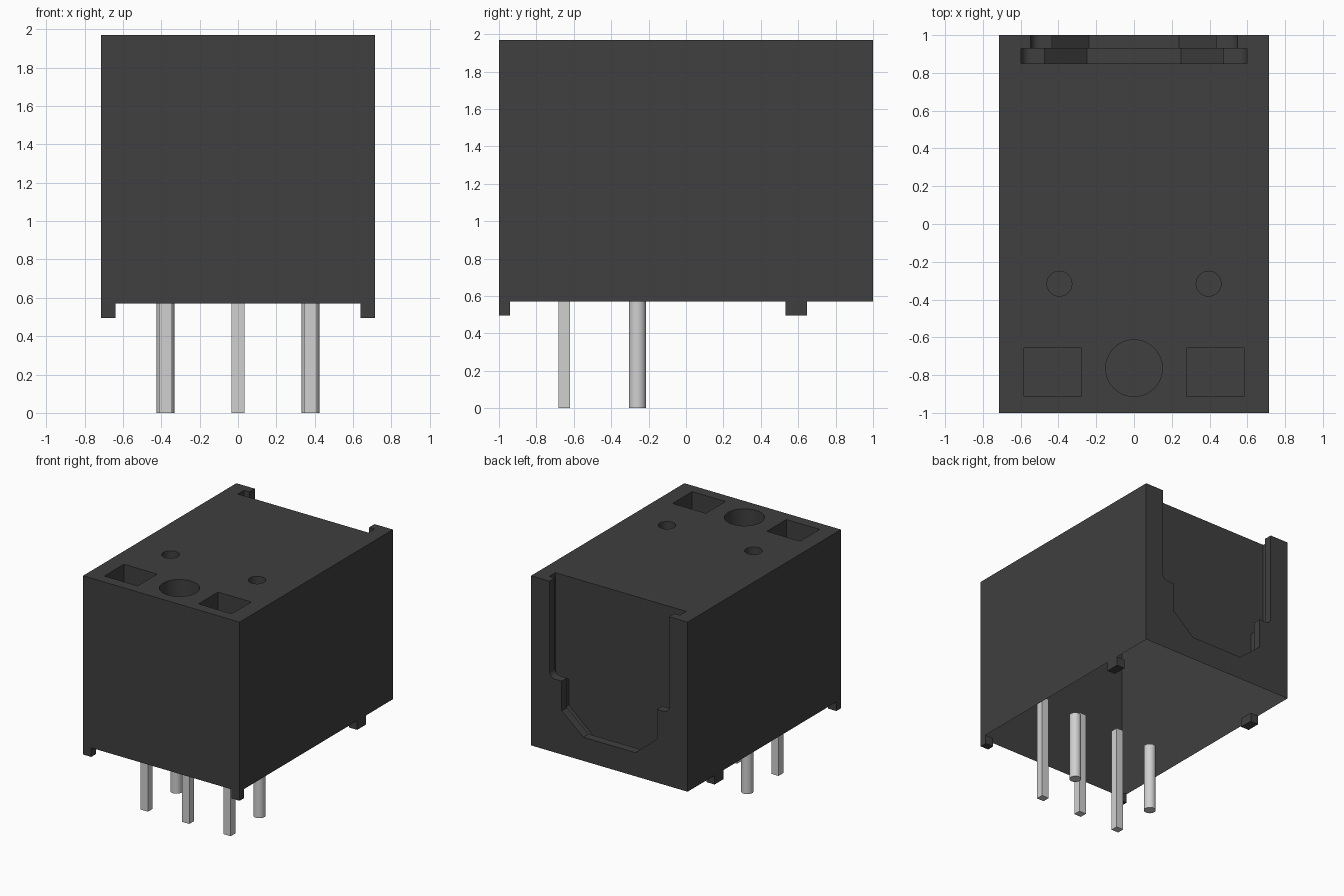
import bpy, bmesh, math

cube = bpy.data.objects.get("Cube")
if cube:
    bpy.data.objects.remove(cube, do_unlink=True)


def material(name, rgb, rough):
    m = bpy.data.materials.new(name)
    m.use_nodes = True
    m.diffuse_color = (*rgb, 1)
    bsdf = m.node_tree.nodes["Principled BSDF"]
    bsdf.inputs["Base Color"].default_value = (*rgb, 1)
    bsdf.inputs["Roughness"].default_value = rough
    return m


DARK = material("dark_plastic", (0.05, 0.05, 0.05), 0.6)
METAL = material("light_metal", (0.63, 0.63, 0.63), 0.5)


def prism(name, points, vec, mat):
    """Closed solid made by sweeping a flat outline along vec."""
    bm = bmesh.new()
    face = bm.faces.new([bm.verts.new(p) for p in points])
    new = bmesh.ops.extrude_face_region(bm, geom=[face], use_keep_orig=True)["geom"]
    bmesh.ops.translate(bm, vec=vec, verts=[g for g in new if isinstance(g, bmesh.types.BMVert)])
    bmesh.ops.recalc_face_normals(bm, faces=bm.faces)
    me = bpy.data.meshes.new(name)
    bm.to_mesh(me)
    bm.free()
    me.materials.append(mat)
    ob = bpy.data.objects.new(name, me)
    bpy.context.collection.objects.link(ob)
    return ob


def box(name, x0, x1, y0, y1, z0, z1, mat):
    return prism(name, [(x0, y0, z0), (x1, y0, z0), (x1, y1, z0), (x0, y1, z0)], (0, 0, z1 - z0), mat)


def cylinder(name, x, y, r, z0, z1, mat, n=40):
    ring = [(x + r * math.cos(2 * math.pi * i / n), y + r * math.sin(2 * math.pi * i / n), z0)
            for i in range(n)]
    return prism(name, ring, (0, 0, z1 - z0), mat)


def socket(name, y0, y1, w, step, base, z_shelf, z_slope, z_base, r=0.05):
    """Symmetric rear pocket: straight sides, rounded shelf, sloped lower corners."""
    half = [(w, 2.1)]
    for i in range(7):
        a = math.pi / 2 * i / 6
        half.append((w - r + r * math.cos(a), z_shelf + r - r * math.sin(a)))
    half += [(step, z_shelf), (step, z_slope), (base, z_base)]
    outline = half + [(-x, z) for x, z in reversed(half)]
    return prism(name, [(x, y0, z) for x, z in outline], (0, y1 - y0, 0), DARK)


def smooth(ob):
    bpy.ops.object.select_all(action='DESELECT')
    ob.select_set(True)
    bpy.context.view_layer.objects.active = ob
    bpy.ops.object.shade_smooth_by_angle(angle=math.radians(30))


# Housing block
BOTTOM, TOP, HOLE = 0.57, 1.97, 1.77
housing = box("housing", -0.715, 0.715, -1, 1, BOTTOM, TOP, DARK)

# Cutters: undercut rear socket and blind holes in the top
cutters = [
    socket("socket_slot_cutter", 0.85, 0.93, 0.597, 0.475, 0.25, 1.125, 0.91, 0.715),
    socket("socket_mouth_cutter", 0.89, 1.1, 0.547, 0.435, 0.238, 1.175, 0.93, 0.765),
    cylinder("centre_hole_cutter", 0, -0.763, 0.15, HOLE, 2.1, DARK, 48),
]
for s in (-1, 1):
    cutters.append(box("square_hole_cutter", s * 0.43 - 0.152, s * 0.43 + 0.152,
                       -0.912, -0.657, HOLE, 2.1, DARK))
    cutters.append(cylinder("small_hole_cutter", s * 0.395, -0.316, 0.066, HOLE, 2.1, DARK, 32))
for c in cutters:
    c.hide_render = True
    mod = housing.modifiers.new(c.name, 'BOOLEAN')
    mod.operation = 'DIFFERENCE'
    mod.solver = 'EXACT'
    mod.object = c

# Bake the cuts, then leave the underside of the housing open
bpy.context.view_layer.update()
baked = bpy.data.meshes.new_from_object(housing.evaluated_get(bpy.context.evaluated_depsgraph_get()))
housing.modifiers.clear()
housing.data = baked
for c in cutters:
    bpy.data.objects.remove(c, do_unlink=True)
bm = bmesh.new()
bm.from_mesh(baked)
under = [f for f in bm.faces if all(abs(v.co.z - BOTTOM) < 1e-4 for v in f.verts)]
bmesh.ops.delete(bm, geom=under, context='FACES')
bm.to_mesh(baked)
bm.free()
smooth(housing)

# Standoff feet along both sides
for side, x0, x1 in (("right", -0.715, -0.64), ("left", 0.64, 0.715)):
    box("front_foot_" + side, x0, x1, -1, -0.94, 0.495, BOTTOM, DARK)
    box("rear_foot_" + side, x0, x1, 0.533, 0.648, 0.495, BOTTOM, DARK)

# Square contact pins, reaching up inside the housing
for label, x in (("right", -0.378), ("centre", 0), ("left", 0.378)):
    box("contact_pin_" + label, x - 0.033, x + 0.033, -0.682, -0.62, 0, 0.885, METAL)

# Round locating pegs
for label, x in (("right", -0.378), ("left", 0.378)):
    smooth(cylinder("round_peg_" + label, x, -0.26, 0.046, 0, BOTTOM, METAL))
